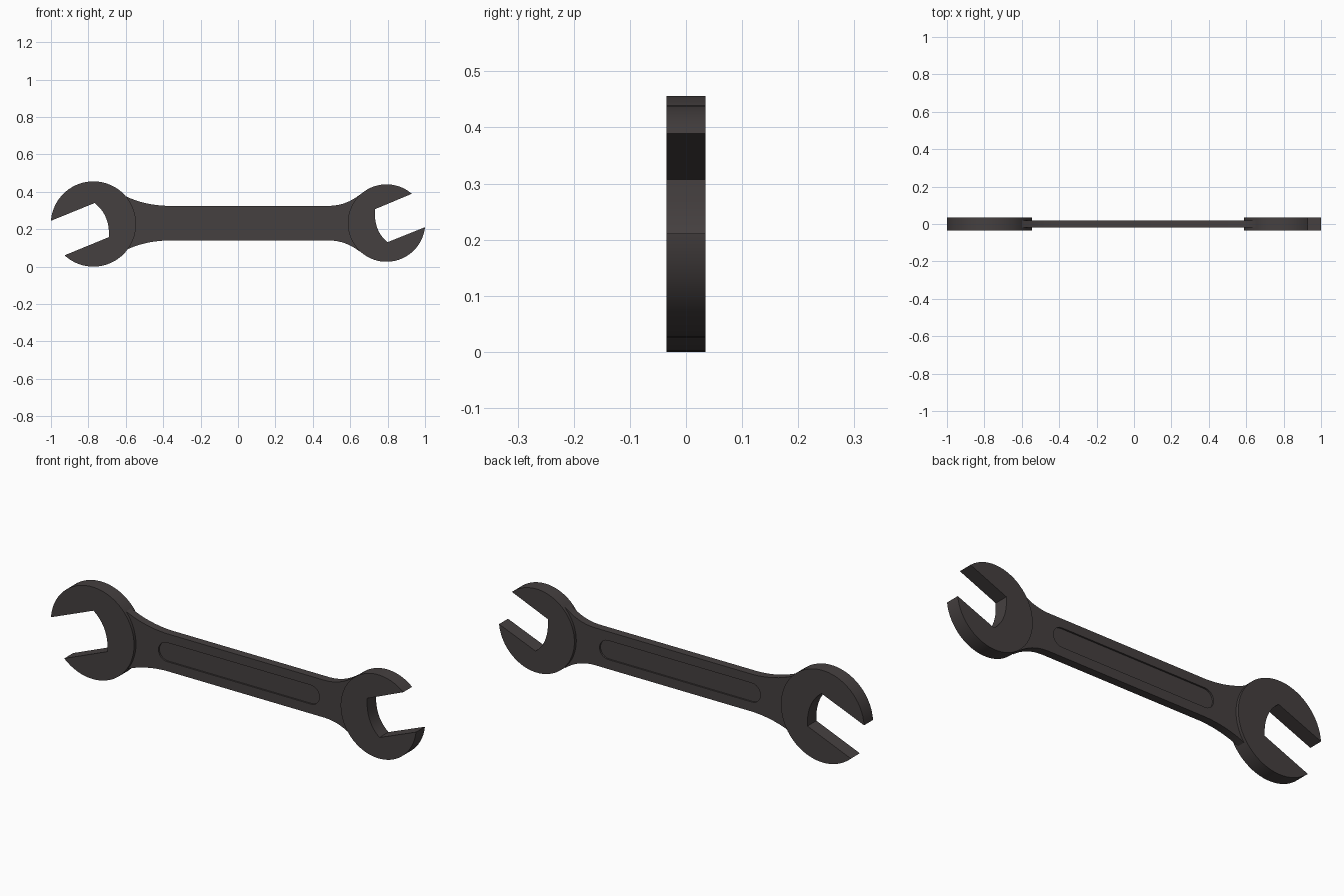
import bpy, bmesh, math

if "Cube" in bpy.data.objects:
    bpy.data.objects.remove(bpy.data.objects["Cube"])

steel = bpy.data.materials.new("dark_steel")
steel.diffuse_color = (0.06, 0.051, 0.051, 1)
steel.use_nodes = True
steel.node_tree.nodes["Principled BSDF"].inputs["Base Color"].default_value = steel.diffuse_color


def plate(name, outline, y0, y1):
    """Extrude an (x, z) outline from y0 to y1."""
    bm = bmesh.new()
    face = bm.faces.new([bm.verts.new((x, y0, z)) for x, z in outline])
    ext = bmesh.ops.extrude_face_region(bm, geom=[face])
    for v in ext["geom"]:
        if isinstance(v, bmesh.types.BMVert):
            v.co.y = y1
    bmesh.ops.recalc_face_normals(bm, faces=bm.faces)
    me = bpy.data.meshes.new(name)
    bm.to_mesh(me)
    bm.free()
    ob = bpy.data.objects.new(name, me)
    me.materials.append(steel)
    bpy.context.collection.objects.link(ob)
    return ob


def arc(cx, cz, r, a0, a1, n):
    return [(cx + r * math.cos(a0 + (a1 - a0) * i / n),
             cz + r * math.sin(a0 + (a1 - a0) * i / n)) for i in range(n + 1)]


def bend(a, b, c, n=8):
    """Smooth curve from a to c, pulled towards b."""
    return [tuple((1 - t) ** 2 * p + 2 * t * (1 - t) * q + t * t * s
                  for p, q, s in zip(a, b, c)) for t in (i / n for i in range(n + 1))]


def head(name, cx, cz, r, tip_a, tip_b, throat):
    """Round jaw: outer circle from tip_a counter-clockwise to tip_b, then the throat."""
    a0 = math.atan2(tip_a[1] - cz, tip_a[0] - cx)
    a1 = math.atan2(tip_b[1] - cz, tip_b[0] - cx)
    if a1 <= a0:
        a1 += 2 * math.pi
    return plate(name, arc(cx, cz, r, a0, a1, 56) + throat, -0.035, 0.035)


# Open jaws
large = head("large_jaw", -0.773, 0.228, 0.228, (-0.926, 0.062), (-1.0, 0.245),
             bend((-0.767, 0.34), (-0.696, 0.286), (-0.69, 0.19)) + [(-0.69, 0.158)])
small = head("small_jaw", 0.794, 0.233, 0.207, (0.928, 0.388), (1.0, 0.211),
             bend((0.80, 0.131), (0.738, 0.178), (0.732, 0.27)) + [(0.732, 0.307)])

# Handle with flared ends, mirrored about its centre line
MID = 0.2325
top = (bend((-0.6, 0.376), (-0.5, 0.329), (-0.38, 0.325))
       + bend((0.49, 0.325), (0.578, 0.327), (0.65, 0.384)))
bottom = [(x, 2 * MID - z) for x, z in reversed(top)]
handle = plate("handle", top + bottom, -0.02, 0.02)

# Shallow rounded recess on both faces
R = 0.047
slot = (arc(0.413, 0.234, R, -math.pi / 2, math.pi / 2, 12)
        + arc(-0.375, 0.234, R, math.pi / 2, 3 * math.pi / 2, 12))
for y0, y1 in ((-0.05, -0.012), (0.012, 0.05)):
    cutter = plate("recess_cutter", slot, y0, y1)
    cutter.hide_render = True
    mod = handle.modifiers.new("recess", "BOOLEAN")
    mod.operation = "DIFFERENCE"
    mod.solver = "EXACT"
    mod.object = cutter
    bpy.context.view_layer.objects.active = handle
    bpy.ops.object.modifier_apply(modifier=mod.name)
    bpy.data.objects.remove(cutter)

# Smooth curved sides, crisp edges
bpy.ops.object.select_all(action="DESELECT")
for ob in (large, small, handle):
    ob.select_set(True)
bpy.context.view_layer.objects.active = handle
bpy.ops.object.shade_smooth_by_angle(angle=math.radians(30))
